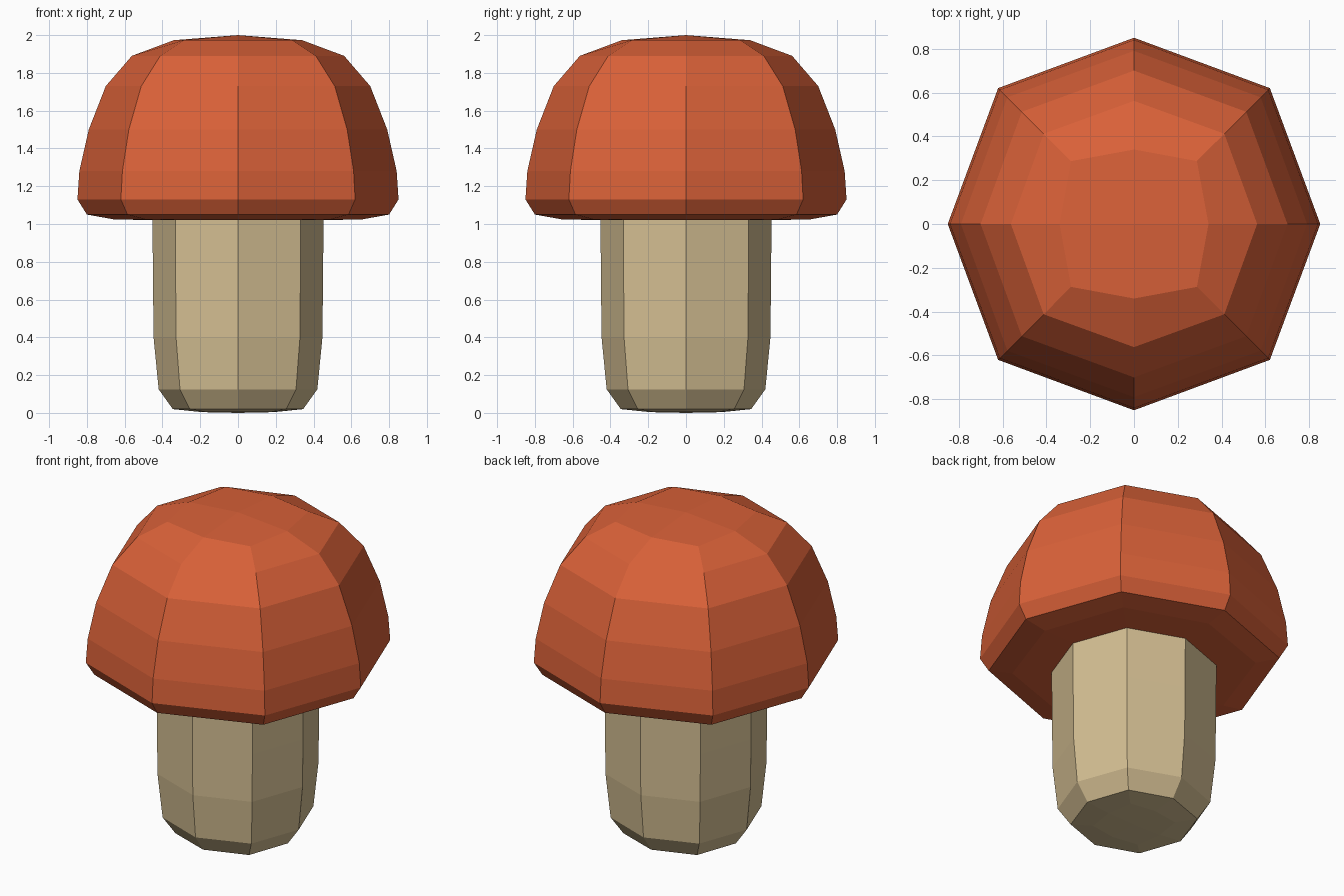
import bpy, bmesh

if "Cube" in bpy.data.objects:
    bpy.data.objects.remove(bpy.data.objects["Cube"])


def loft(name, rings, bottom_z, top_z, color):
    """Eight-sided solid from rings of (axis radius, diagonal x=y, z), bottom to top."""
    bm = bmesh.new()
    loops = []
    for a, d, z in rings:
        pts = [(a, 0), (d, d), (0, a), (-d, d), (-a, 0), (-d, -d), (0, -a), (d, -d)]
        loops.append([bm.verts.new((x, y, z)) for x, y in pts])
    for lo, hi in zip(loops, loops[1:]):
        for i in range(8):
            j = (i + 1) % 8
            bm.faces.new((lo[i], lo[j], hi[j], hi[i]))
    # end caps: four quads meeting at a centre point, starting on the axis points
    for loop, z in ((loops[0], bottom_z), (loops[-1], top_z)):
        c = bm.verts.new((0, 0, z))
        for i in range(0, 8, 2):
            bm.faces.new((c, loop[i], loop[i + 1], loop[(i + 2) % 8]))
    bmesh.ops.recalc_face_normals(bm, faces=bm.faces)
    mesh = bpy.data.meshes.new(name)
    bm.to_mesh(mesh)
    bm.free()
    mat = bpy.data.materials.new(name + "_color")
    mat.diffuse_color = color
    mat.use_nodes = True
    mat.node_tree.nodes["Principled BSDF"].inputs["Base Color"].default_value = mat.diffuse_color
    mesh.materials.append(mat)
    obj = bpy.data.objects.new(name, mesh)
    bpy.context.collection.objects.link(obj)
    return obj


# Stem: rounded foot, nearly straight sides, tucked into the cap
loft("stem", [
    (0.19, 0.165, 0.004), (0.345, 0.255, 0.02), (0.42, 0.307, 0.125),
    (0.447, 0.328, 0.40), (0.45, 0.33, 0.70), (0.453, 0.332, 1.03),
], 0.0, 1.03, (0.66, 0.52, 0.29, 1))

# Cap: shallow underside, rolled lip, domed top
loft("cap", [
    (0.45, 0.33, 1.02), (0.66, 0.49, 1.025), (0.80, 0.585, 1.05),
    (0.85, 0.62, 1.13), (0.84, 0.612, 1.28), (0.79, 0.578, 1.50),
    (0.70, 0.512, 1.73), (0.562, 0.412, 1.89), (0.34, 0.287, 1.973),
], 1.02, 2.0, (0.70, 0.12, 0.04, 1))
